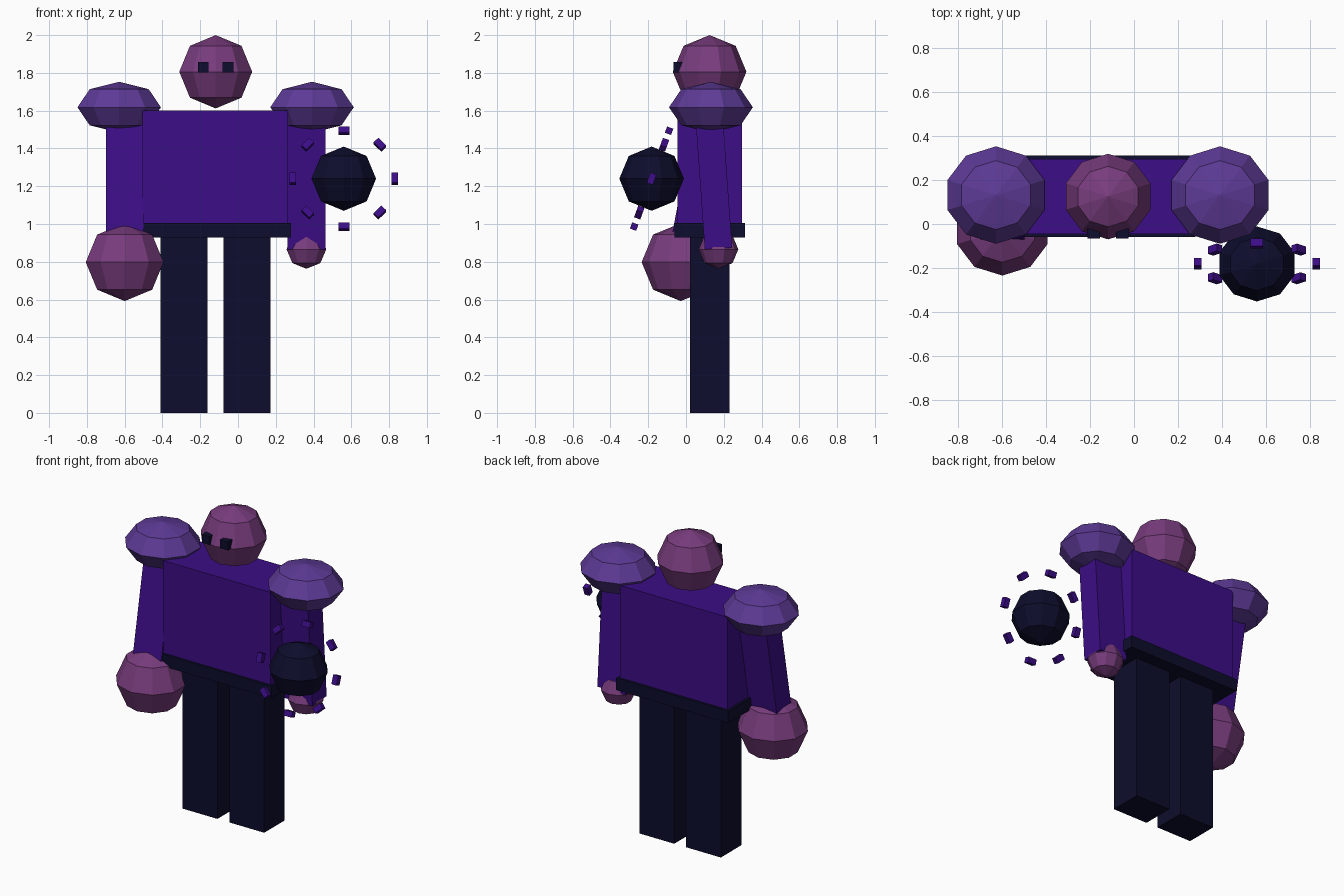
import bpy
import bmesh
import math
from mathutils import Matrix, Vector

default = bpy.data.objects.get("Cube")
if default:
    bpy.data.objects.remove(default, do_unlink=True)


def material(name, rgb):
    mat = bpy.data.materials.new(name)
    mat.use_nodes = True
    color = (*rgb, 1)
    mat.diffuse_color = color
    mat.node_tree.nodes["Principled BSDF"].inputs["Base Color"].default_value = color
    return mat


PURPLE = material("deep purple", (0.045, 0.004, 0.24))
VIOLET = material("violet", (0.109, 0.042, 0.305))
SKIN = material("plum skin", (0.188, 0.045, 0.205))
NAVY = material("midnight navy", (0.004, 0.004, 0.026))


def add(name, bm, mat, matrix):
    mesh = bpy.data.meshes.new(name)
    bm.to_mesh(mesh)
    bm.free()
    mesh.materials.append(mat)
    obj = bpy.data.objects.new(name, mesh)
    obj.matrix_world = matrix
    bpy.context.collection.objects.link(obj)
    return obj


def block(name, size, mat, matrix):
    bm = bmesh.new()
    bmesh.ops.create_cube(bm, size=1)
    bmesh.ops.scale(bm, vec=size, verts=bm.verts)
    return add(name, bm, mat, matrix)


def box(name, low, high, mat):
    low, high = Vector(low), Vector(high)
    return block(name, high - low, mat, Matrix.Translation((low + high) / 2))


def ball(name, center, half, mat):
    """Ten-sided low-poly ball that fills the given half extents."""
    bm = bmesh.new()
    bmesh.ops.create_uvsphere(bm, u_segments=10, v_segments=4, radius=1)
    for axis in range(3):
        reach = max(v.co[axis] for v in bm.verts)
        for v in bm.verts:
            v.co[axis] *= half[axis] / reach
    return add(name, bm, mat, Matrix.Translation(center))


def arm(name, x, start, end):
    """Square arm swung in the side plane, between two (y, z) points."""
    a, b = Vector((x, *start)), Vector((x, *end))
    along = a - b
    swing = Matrix.Rotation(math.atan2(-along.y, along.z), 4, "X")
    block(name, (0.2, 0.145, along.length), PURPLE,
          Matrix.Translation((a + b) / 2) @ swing)


# Torso, belt and legs
box("torso", (-0.505, -0.045, 0.97), (0.265, 0.297, 1.602), PURPLE)
box("belt", (-0.52, -0.06, 0.928), (0.28, 0.312, 1.006), NAVY)
box("right_leg", (-0.41, 0.022, 0), (-0.162, 0.23, 0.95), NAVY)
box("left_leg", (-0.077, 0.022, 0), (0.172, 0.23, 0.95), NAVY)

# Head and eyes
ball("head", (-0.118, 0.125, 1.806), (0.193, 0.195, 0.194), SKIN)
for side, x in (("right", -0.184), ("left", -0.053)):
    box(side + "_eye", (x - 0.028, -0.066, 1.803), (x + 0.028, -0.012, 1.857), NAVY)

# Shoulders, arms and hands
for side, x in (("right", -0.629), ("left", 0.392)):
    ball(side + "_shoulder", (x, 0.132, 1.618), (0.221, 0.222, 0.135), VIOLET)
arm("right_arm", -0.6, (0.125, 1.6), (-0.02, 0.84))
arm("left_arm", 0.362, (0.12, 1.6), (0.172, 0.87))
ball("right_hand", (-0.6, -0.028, 0.798), (0.206, 0.207, 0.206), SKIN)
ball("left_hand", (0.362, 0.172, 0.866), (0.105, 0.105, 0.103), SKIN)

# Floating orb with a tilted ring of shards
orb = Vector((0.56, -0.182, 1.24))
ball("orb", orb, (0.171, 0.171, 0.17), NAVY)
tilt = Matrix.Translation(orb) @ Matrix.Rotation(math.radians(-20), 4, "X")
for i in range(8):
    spin = Matrix.Rotation(i * math.tau / 8, 4, "Y")
    block(f"shard_{i + 1}", (0.035, 0.035, 0.058), PURPLE,
          tilt @ spin @ Matrix.Translation((0.27, 0, 0)))
